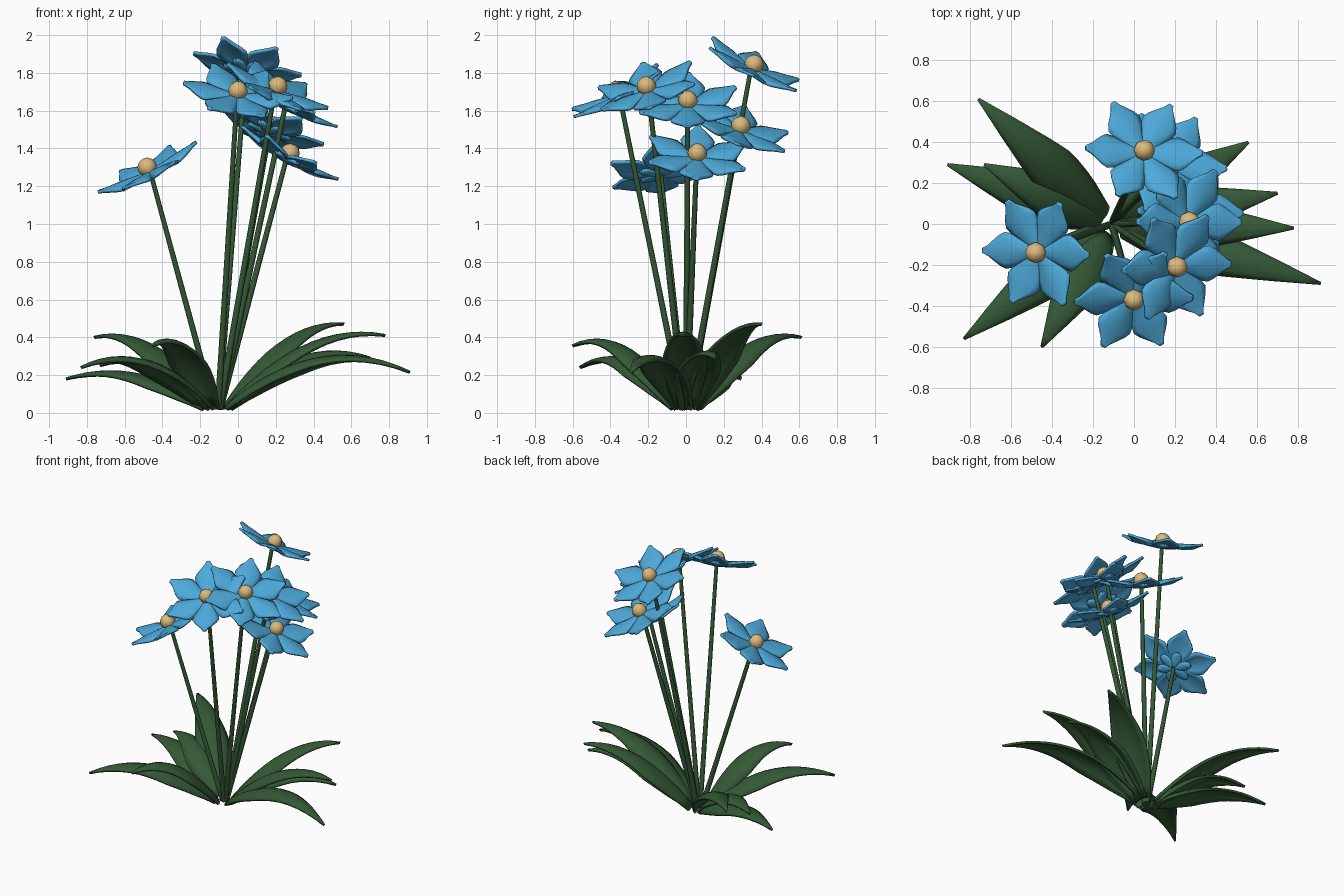
import bpy, math
from mathutils import Vector, Matrix

if "Cube" in bpy.data.objects:
    bpy.data.objects.remove(bpy.data.objects["Cube"], do_unlink=True)


def material(name, rgb):
    m = bpy.data.materials.new(name)
    m.use_nodes = True
    m.diffuse_color = (*rgb, 1)
    m.node_tree.nodes["Principled BSDF"].inputs["Base Color"].default_value = (*rgb, 1)
    return m


BLUE = material("petal blue", (0.075, 0.40, 0.70))
GREEN = material("leaf green", (0.035, 0.10, 0.037))
YELLOW = material("pollen yellow", (0.72, 0.49, 0.20))
CROWN = Vector((-0.11, 0, 0))


def finish(obj, name, mat, angle=50):
    obj.name = obj.data.name = name
    obj.data.materials.clear()
    obj.data.materials.append(mat)
    bpy.ops.object.select_all(action='DESELECT')
    obj.select_set(True)
    bpy.context.view_layer.objects.active = obj
    bpy.ops.object.shade_smooth_by_angle(angle=math.radians(angle))
    return obj


def sheet(name, rows, cols, point, mat, thickness, copies=(Matrix(),)):
    """Grid surface from point(u, v), u along 0..1, v across -1..1, thickened."""
    verts, faces = [], []
    for m in copies:
        base = len(verts)
        for i in range(rows + 1):
            for j in range(cols + 1):
                verts.append(m @ point(i / rows, 2 * j / cols - 1))
        for i in range(rows):
            for j in range(cols):
                a = base + i * (cols + 1) + j
                faces.append((a, a + cols + 1, a + cols + 2, a + 1))
    mesh = bpy.data.meshes.new(name)
    mesh.from_pydata(verts, [], faces)
    obj = bpy.data.objects.new(name, mesh)
    bpy.context.collection.objects.link(obj)
    finish(obj, name, mat)
    mod = obj.modifiers.new("thickness", 'SOLIDIFY')
    mod.thickness = thickness
    mod.offset = 0
    return obj


def profile(t, keys):
    """Linear interpolation through (position, value) keys."""
    for (a, p), (b, q) in zip(keys, keys[1:]):
        if t <= b:
            return p + (q - p) * (t - a) / (b - a)
    return keys[-1][1]


# Leaves: arching, gently domed blades that taper straight to the tip
LEAF_WIDTH = [(0, 0.05), (0.15, 0.09), (0.27, 0.11), (0.38, 0.115),
              (0.5, 0.10), (0.75, 0.055), (1, 0.004)]


def leaf(name, tip, rise):
    tip = Vector(tip)
    out = Vector((tip.x - CROWN.x, tip.y, 0)).normalized()
    side = Vector((0, 0, 1)).cross(out)
    start = CROWN + out * 0.05 + Vector((0, 0, 0.035))
    mid = (start + tip) / 2
    mid.z = rise

    def point(u, v):
        w = profile(u, LEAF_WIDTH)
        spine = start * (1 - u) ** 2 + mid * 2 * u * (1 - u) + tip * u * u
        tangent = ((mid - start) * (1 - u) + (tip - mid) * u).normalized()
        dome = w * v * v * (0.5 - 0.25 * u)
        p = spine + side * (w * v) - tangent.cross(side) * dome
        p.z = max(p.z, 0.01)
        return p

    sheet(name, 13, 6, point, GREEN, 0.016)


LEAVES = [((-0.76, 0.61, 0.40), 0.48), ((-0.91, 0.29, 0.18), 0.30),
          ((-0.73, 0.29, 0.25), 0.38), ((-0.83, -0.56, 0.24), 0.41),
          ((-0.45, -0.60, 0.355), 0.49), ((0.56, 0.40, 0.47), 0.50),
          ((0.70, 0.15, 0.29), 0.42), ((0.78, -0.02, 0.41), 0.49),
          ((0.91, -0.29, 0.215), 0.45)]
for n, (tip, rise) in enumerate(LEAVES, 1):
    leaf(f"leaf_{n}", tip, rise)

# Flowers: six ridged petals, small under-petals and a round centre
PETAL_WIDTH = [(0, 0.012), (0.45, 0.08), (0.6, 0.089), (0.7, 0.074),
               (0.9, 0.026), (1, 0.011)]


def petal_point(u, v):
    w = profile(u, PETAL_WIDTH)
    ridge = 0.022 * math.sin(math.pi * min(u * 1.1, 1))
    return Vector((0.01 + 0.282 * u, w * v, ridge * (0.4 - v * v) + 0.032 * u * u - 0.012))


def under_point(u, v):
    w = 0.036 * math.sin(math.pi * (0.04 + 0.93 * u)) ** 0.7
    return Vector((0.01 + 0.11 * u, w * v, -0.034 + 0.012 * v * v + 0.012 * u))


def flower(n, centre):
    centre = Vector(centre)
    out = Vector((centre.x - CROWN.x, centre.y, 0)).normalized()
    tilt = Matrix.Rotation(math.radians(29), 4, Vector((0, 0, 1)).cross(out))
    place = Matrix.Translation(centre) @ tilt @ Matrix.Translation((0, 0, -0.018))
    ring = [place @ Matrix.Rotation(k * math.pi / 3, 4, 'Z') for k in range(6)]
    sheet(f"petals_{n}", 20, 6, petal_point, BLUE, 0.016, ring)
    sheet(f"under_petals_{n}", 6, 4, under_point, BLUE, 0.012, ring)

    bpy.ops.mesh.primitive_uv_sphere_add(segments=8, ring_count=6, radius=0.052)
    ball = finish(bpy.context.object, f"flower_centre_{n}", YELLOW, 80)
    ball.matrix_world = Matrix.Translation(centre) @ tilt

    # Stem from the crown to the back of the flower
    top = place @ Vector((0, 0, -0.025))
    foot = CROWN + out * 0.015 + Vector((0, 0, 0.02))
    axis = top - foot
    bpy.ops.mesh.primitive_cone_add(vertices=8, radius1=0.018, radius2=0.013, depth=axis.length)
    stem = finish(bpy.context.object, f"stem_{n}", GREEN)
    stem.matrix_world = (Matrix.Translation((top + foot) / 2)
                         @ axis.to_track_quat('Z', 'Y').to_matrix().to_4x4())


FLOWERS = [(0.05, 0.36, 1.845), (-0.48, -0.14, 1.30), (0.0, -0.37, 1.705),
           (0.21, -0.21, 1.73), (0.27, 0.01, 1.655), (0.275, 0.06, 1.375),
           (0.18, 0.29, 1.52)]
for n, centre in enumerate(FLOWERS, 1):
    flower(n, centre)
